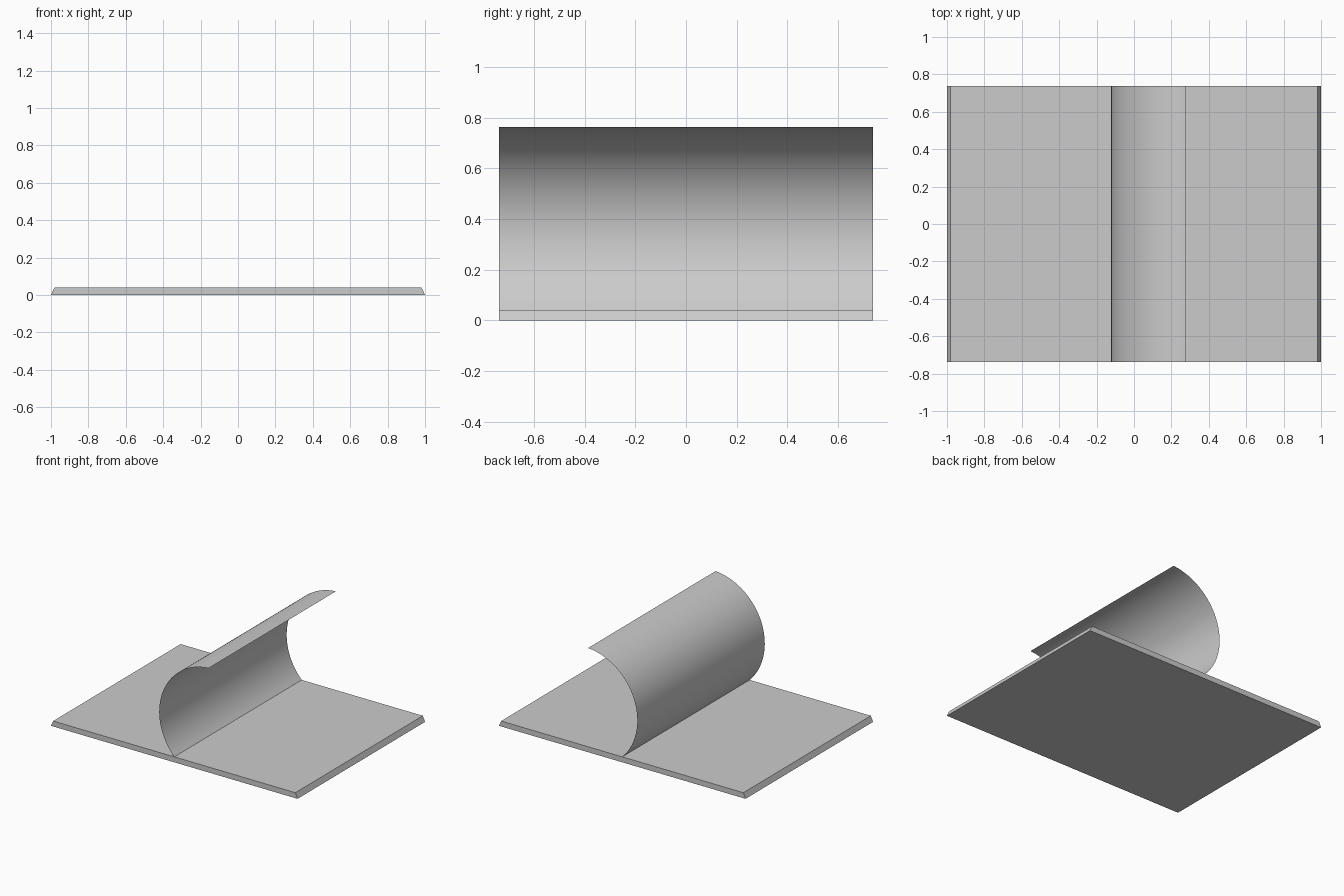
import bpy, bmesh, math

cube = bpy.data.objects.get("Cube")
if cube:
    bpy.data.objects.remove(cube, do_unlink=True)

HALF_DEPTH = 0.738
PLATE_TOP = 0.04

grey = bpy.data.materials.new("light grey")
colour = (0.6, 0.6, 0.6, 1)
grey.use_nodes = True
grey.diffuse_color = colour
grey.node_tree.nodes["Principled BSDF"].inputs["Base Color"].default_value = colour


def extrude_profile(name, points, closed, smooth):
    """Sweep an (x, z) profile along y; closed profiles get end caps."""
    bm = bmesh.new()
    front, back = [[bm.verts.new((x, y, z)) for x, z in points]
                   for y in (-HALF_DEPTH, HALF_DEPTH)]
    n = len(points)
    for i in range(n if closed else n - 1):
        j = (i + 1) % n
        bm.faces.new((front[i], front[j], back[j], back[i]))
    if closed:
        bm.faces.new(front)
        bm.faces.new(back[::-1])
        bmesh.ops.recalc_face_normals(bm, faces=bm.faces)
    for face in bm.faces:
        face.smooth = smooth
    mesh = bpy.data.meshes.new(name)
    bm.to_mesh(mesh)
    bm.free()
    mesh.materials.append(grey)
    obj = bpy.data.objects.new(name, mesh)
    bpy.context.collection.objects.link(obj)
    return obj


# Flat base with sloped left and right edges
extrude_profile("base_plate",
                [(-1, 0), (1, 0), (0.982, PLATE_TOP), (-0.982, PLATE_TOP)],
                closed=True, smooth=False)

# Thin curled sheet rising from the middle of the plate
radius, centre_x, centre_z = 0.426, 0.304, PLATE_TOP + 0.2985
start = math.atan2(PLATE_TOP - centre_z, -centre_x) % math.tau
end = math.radians(93.6)
steps = 48
arc = []
for i in range(steps + 1):
    angle = start + (end - start) * i / steps
    arc.append((centre_x + radius * math.cos(angle),
                centre_z + radius * math.sin(angle)))
# Outward-facing sheet
extrude_profile("curled_sheet", arc, closed=False, smooth=True)
